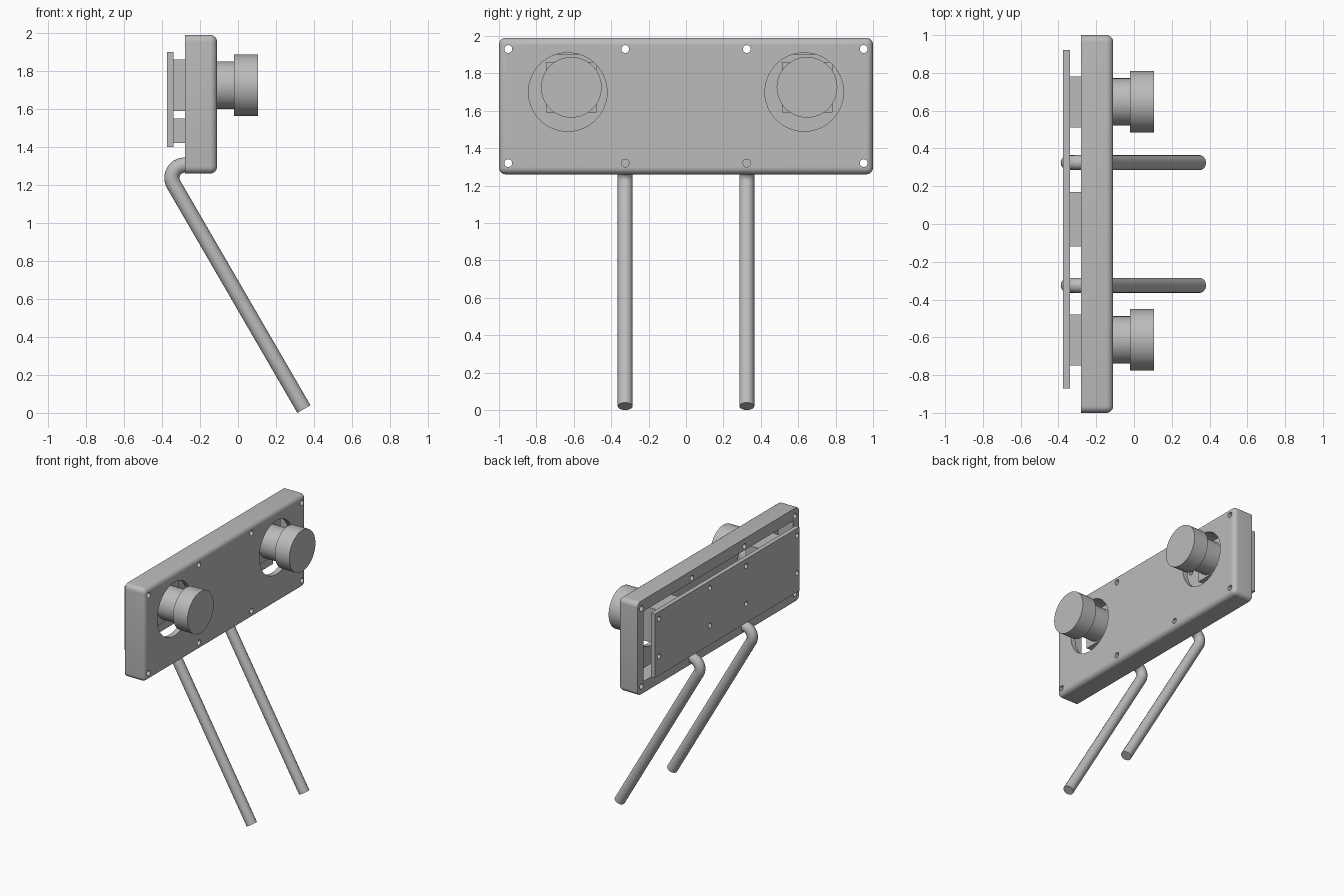
import bpy, bmesh, math
from mathutils import Matrix, Vector

cube = bpy.data.objects.get("Cube")
if cube:
    bpy.data.objects.remove(cube, do_unlink=True)

grey = bpy.data.materials.new("plain grey")
grey.use_nodes = True
grey.diffuse_color = (0.5, 0.5, 0.5, 1)
grey.node_tree.nodes["Principled BSDF"].inputs["Base Color"].default_value = (0.5, 0.5, 0.5, 1)


def add_object(name, bm):
    mesh = bpy.data.meshes.new(name)
    bmesh.ops.recalc_face_normals(bm, faces=bm.faces)
    bm.to_mesh(mesh)
    bm.free()
    mesh.materials.append(grey)
    obj = bpy.data.objects.new(name, mesh)
    bpy.context.collection.objects.link(obj)
    return obj


def add_box(bm, x, y, z):
    size = [b - a for a, b in (x, y, z)]
    mid = [(a + b) / 2 for a, b in (x, y, z)]
    bmesh.ops.create_cube(bm, size=1, matrix=Matrix.Translation(mid) @ Matrix.Diagonal((*size, 1)))


def add_disc(bm, x, y, z, radius, sides=48):
    """Cylinder lying along x."""
    place = Matrix.Translation(((x[0] + x[1]) / 2, y, z)) @ Matrix.Rotation(math.pi / 2, 4, "Y")
    bmesh.ops.create_cone(bm, cap_ends=True, segments=sides, radius1=radius,
                          radius2=radius, depth=x[1] - x[0], matrix=place)


def cut(obj, bm):
    """Subtract a bmesh from an object and bake the result."""
    cutter = add_object("cutter", bm)
    cutter.hide_render = True
    mod = obj.modifiers.new("cut", "BOOLEAN")
    mod.operation, mod.solver, mod.object = "DIFFERENCE", "EXACT", cutter
    graph = bpy.context.evaluated_depsgraph_get()
    baked = bpy.data.meshes.new_from_object(obj.evaluated_get(graph))
    obj.modifiers.clear()
    obj.data = baked
    bpy.data.objects.remove(cutter, do_unlink=True)


def smooth(obj):
    bpy.ops.object.select_all(action="DESELECT")
    obj.select_set(True)
    bpy.context.view_layer.objects.active = obj
    bpy.ops.object.shade_smooth_by_angle(angle=math.radians(35))


BACK, FRONT = -0.28, -0.11
BOARD = (-0.375, -0.34)

# Housing: open-backed shell, rounded everywhere except the back rim
bm = bmesh.new()
add_box(bm, (BACK, FRONT), (-1, 1), (1.26, 1.99))
edges = [e for e in bm.edges if any(v.co.x > BACK + 0.01 for v in e.verts)]
bmesh.ops.bevel(bm, geom=edges, offset=0.037, segments=6, profile=0.5, affect="EDGES")
housing = add_object("housing", bm)

bm = bmesh.new()
add_box(bm, (BACK - 0.1, FRONT - 0.04), (-0.925, 0.925), (1.35, 1.90))
cut(housing, bm)

# Lens openings and screw holes
bm = bmesh.new()
for side in (-1, 1):
    add_disc(bm, (-0.25, 0), side * 0.632, 1.70, 0.21, 64)
    for y in (0.95, 0.325):
        for z in (1.32, 1.93):
            add_disc(bm, (-0.4, 0), side * y, z, 0.021, 20)
cut(housing, bm)
smooth(housing)

# Circuit board with two rows of mounting holes
bm = bmesh.new()
add_box(bm, BOARD, (-0.87, 0.92), (1.40, 1.90))
board = add_object("circuit_board", bm)
bm = bmesh.new()
for y in (-0.84, -0.21, 0.24, 0.87):
    for z in (1.55, 1.845):
        add_disc(bm, (-0.5, -0.3), y, z, 0.019, 20)
cut(board, bm)
smooth(board)

# Central connector on the board
bm = bmesh.new()
add_box(bm, (BOARD[1], -0.24), (-0.12, 0.17), (1.42, 1.55))
add_object("connector", bm)

# Two lens units: square mount, barrel and wider lens ring
for label, y in (("right", -0.613), ("left", 0.647)):
    bm = bmesh.new()
    add_box(bm, (BOARD[1], -0.18), (y - 0.135, y + 0.135), (1.59, 1.86))
    add_object(label + "_lens_mount", bm)
    bm = bmesh.new()
    add_disc(bm, (-0.18, -0.02), y, 1.725, 0.125, 64)
    smooth(add_object(label + "_lens_barrel", bm))
    bm = bmesh.new()
    add_disc(bm, (-0.02, 0.105), y, 1.725, 0.162, 64)
    smooth(add_object(label + "_lens_ring", bm))

# Bent rod legs: short stub, arc, then a straight sloping run
bend, centre = 0.068, Vector((-0.28, 0, 1.237))
path = [Vector((BACK + 0.005, 0, centre.z + bend))]
for i in range(17):
    a = math.radians(90 + 120 * i / 16)
    path.append(centre + bend * Vector((math.cos(a), 0, math.sin(a))))
path.append(Vector((0.347, 0, 0.02)))
for label, y in (("right", -0.325), ("left", 0.325)):
    curve = bpy.data.curves.new(label + "_leg", "CURVE")
    curve.dimensions = "3D"
    curve.bevel_depth, curve.bevel_resolution = 0.04, 6
    curve.use_fill_caps = True
    spline = curve.splines.new("POLY")
    spline.points.add(len(path) - 1)
    for point, co in zip(spline.points, path):
        point.co = (co.x, y, co.z, 1)
    rod = bpy.data.objects.new("rod_path", curve)
    bpy.context.collection.objects.link(rod)
    mesh = bpy.data.meshes.new_from_object(rod.evaluated_get(bpy.context.evaluated_depsgraph_get()))
    bpy.data.objects.remove(rod, do_unlink=True)
    mesh.materials.clear()
    mesh.materials.append(grey)
    leg = bpy.data.objects.new(label + "_leg", mesh)
    bpy.context.collection.objects.link(leg)
    smooth(leg)
